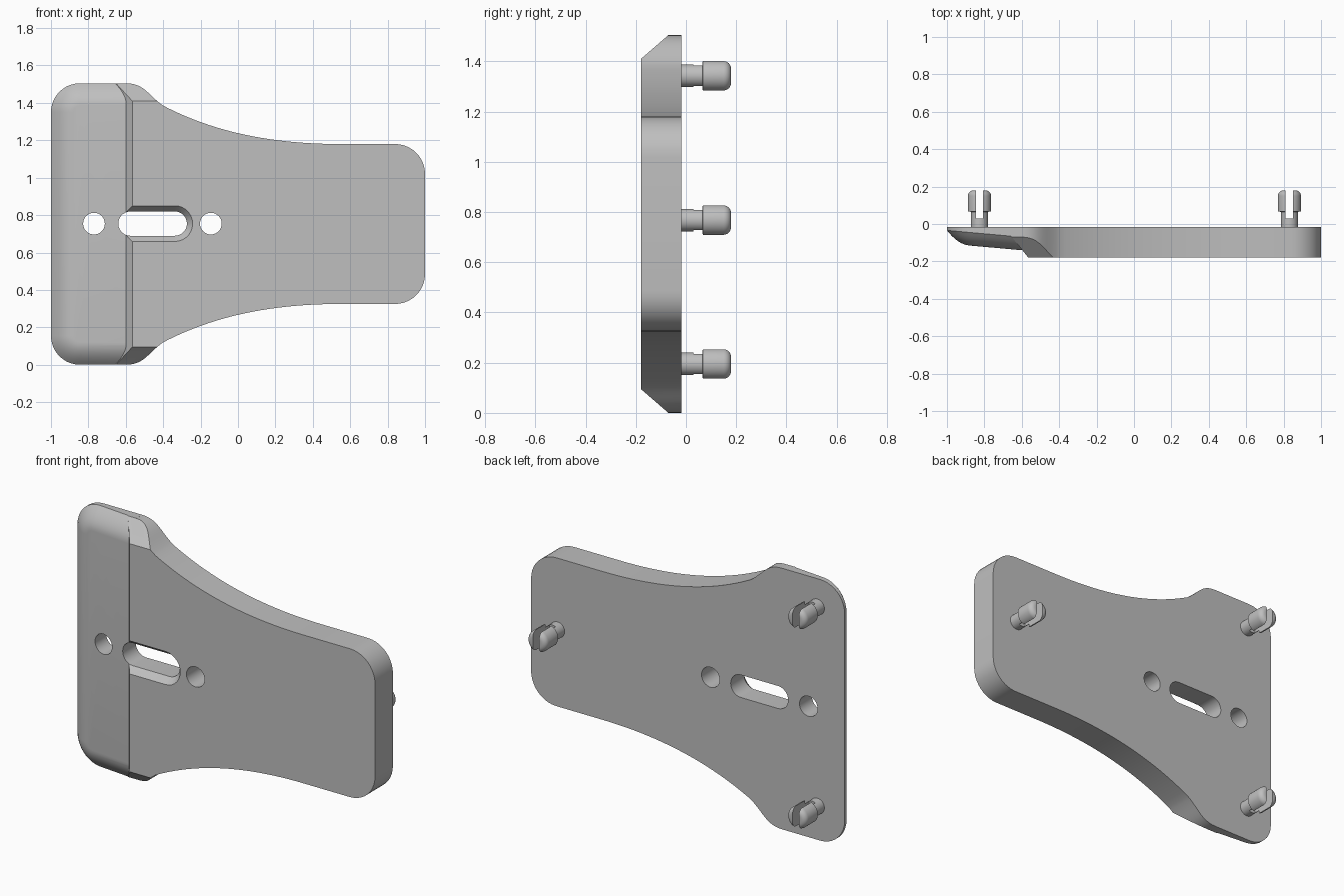
import bpy, bmesh
from math import pi, sin, cos
from mathutils import Vector
from mathutils.geometry import interpolate_bezier

if "Cube" in bpy.data.objects:
    bpy.data.objects.remove(bpy.data.objects["Cube"])

HEIGHT, MID = 1.505, 0.7525
BACK, FRONT = -0.017, -0.18

grey = bpy.data.materials.new("satin grey")
grey.use_nodes = True
grey.diffuse_color = (0.52, 0.52, 0.52, 1)
grey.node_tree.nodes["Principled BSDF"].inputs["Base Color"].default_value = (0.52, 0.52, 0.52, 1)


def finish(bm, name):
    bmesh.ops.recalc_face_normals(bm, faces=bm.faces)
    mesh = bpy.data.meshes.new(name)
    bm.to_mesh(mesh)
    bm.free()
    mesh.materials.append(grey)
    ob = bpy.data.objects.new(name, mesh)
    bpy.context.collection.objects.link(ob)
    return ob


def loft(rings):
    """Closed solid through rings of 3D points, capped at both ends."""
    bm = bmesh.new()
    loops = [[bm.verts.new(p) for p in ring] for ring in rings]
    n = len(loops[0])
    for a, b in zip(loops, loops[1:]):
        for i in range(n):
            j = (i + 1) % n
            bm.faces.new((a[i], a[j], b[j], b[i]))
    bm.faces.new(loops[0])
    bm.faces.new(loops[-1])
    return bm


def arc(cx, cz, r, start, end, steps=10):
    return [(cx + r * cos(start + (end - start) * i / steps),
             cz + r * sin(start + (end - start) * i / steps)) for i in range(steps + 1)]


def at_y(points, y):
    return [(x, y, z) for x, z in points]


def activate(ob):
    bpy.ops.object.select_all(action='DESELECT')
    ob.select_set(True)
    bpy.context.view_layer.objects.active = ob


def boolean(ob, other, operation):
    mod = ob.modifiers.new("boolean", 'BOOLEAN')
    mod.operation, mod.object, mod.solver = operation, other, 'EXACT'
    activate(ob)
    bpy.ops.object.modifier_apply(modifier=mod.name)
    bpy.data.objects.remove(other)


def smooth(ob, angle=0.5):
    activate(ob)
    bpy.ops.object.shade_smooth_by_angle(angle=angle)


# Plate body: flared outline, upper half mirrored to the lower half
def curve(pts, n):
    return [(p.x, p.y) for p in interpolate_bezier(*[Vector(p) for p in pts], n)]


upper = [(-0.72, HEIGHT)]
upper += curve([(-0.6, HEIGHT), (-0.5, HEIGHT), (-0.48, 1.44), (-0.4, 1.385)], 14)
upper += curve([(-0.4, 1.385), (-0.15, 1.255), (0.15, 1.18), (0.55, 1.18)], 24)[1:]
upper += arc(0.84, 1.02, 0.16, pi / 2, 0)
outline = upper + [(x, 2 * MID - z) for x, z in reversed(upper)]
bm = loft([at_y(outline, BACK), at_y(outline, FRONT)])


def slice_off(bm, point, normal):
    geom = bm.verts[:] + bm.edges[:] + bm.faces[:]
    cut = bmesh.ops.bisect_plane(bm, geom=geom, dist=1e-5, plane_co=point,
                                 plane_no=normal, clear_outer=True)["geom_cut"]
    edges = [e for e in cut if isinstance(e, bmesh.types.BMEdge)]
    bmesh.ops.edgenet_fill(bm, edges=edges)


# Chamfers on the two wide ends, and the sloped step down to the pad
for side in (1, -1):
    slice_off(bm, (0, FRONT, MID + side * (1.41 - MID)), (0, -0.095, side * 0.11))
slice_off(bm, (-0.565, FRONT, 0), (-0.04, -0.032, 0))
plate = finish(bm, "mounting_plate")


# Thin pad with softly rounded front rim
def pad_ring(inset, y=None, width=0.12, drop=0.07):
    r, end = 0.155 - inset, -0.598
    pts = [(end, inset)] + arc(-0.845, 0.155, r, 1.5 * pi, pi)
    pts += arc(-0.845, HEIGHT - 0.155, r, pi, pi / 2) + [(end, HEIGHT - inset)]
    fall = drop * (1 - inset / width) ** 2
    return [(x, y if y is not None else -0.115 - 0.09 * (x + 0.88) + fall, z) for x, z in pts]


rings = [pad_ring(0, BACK)] + [pad_ring(0.12 * i / 8) for i in range(9)]
boolean(plate, finish(loft(rings), "pad"), 'UNION')


# Round holes and the countersunk slot
def slot(r, x0, x1):
    return arc(x1, MID + 0.002, r, -pi / 2, pi / 2, 14) + arc(x0, MID + 0.002, r, pi / 2, 1.5 * pi, 14)


for x in (-0.77, -0.145):
    hole = arc(x, MID + 0.002, 0.058, 0, 2 * pi, 32)[:-1]
    boolean(plate, finish(loft([at_y(hole, -0.3), at_y(hole, 0.1)]), "hole"), 'DIFFERENCE')
ends = (-0.575, -0.338)
cutter = loft([at_y(slot(0.12, *ends), -0.212), at_y(slot(0.065, *ends), -0.14),
               at_y(slot(0.065, *ends), 0.1)])
boolean(plate, finish(cutter, "slot"), 'DIFFERENCE')
smooth(plate)

# Split snap pegs on the back
profile = [(0.045, -0.03), (0.045, 0.065), (0.062, 0.067)]
profile += [(x, y) for x, y in arc(0.032, 0.15, 0.03, 0, pi / 2, 6)]
for name, x, z in (("upper_peg", -0.826, 1.343), ("lower_peg", -0.826, 0.195),
                   ("end_peg", 0.831, 0.768)):
    peg = finish(loft([at_y(arc(x, z, r, 0, 2 * pi, 32)[:-1], y) for r, y in profile]), name)
    gap = [(x - 0.02, z - 0.1), (x + 0.02, z - 0.1), (x + 0.02, z + 0.1), (x - 0.02, z + 0.1)]
    boolean(peg, finish(loft([at_y(gap, 0.03), at_y(gap, 0.3)]), "gap"), 'DIFFERENCE')
    smooth(peg)
